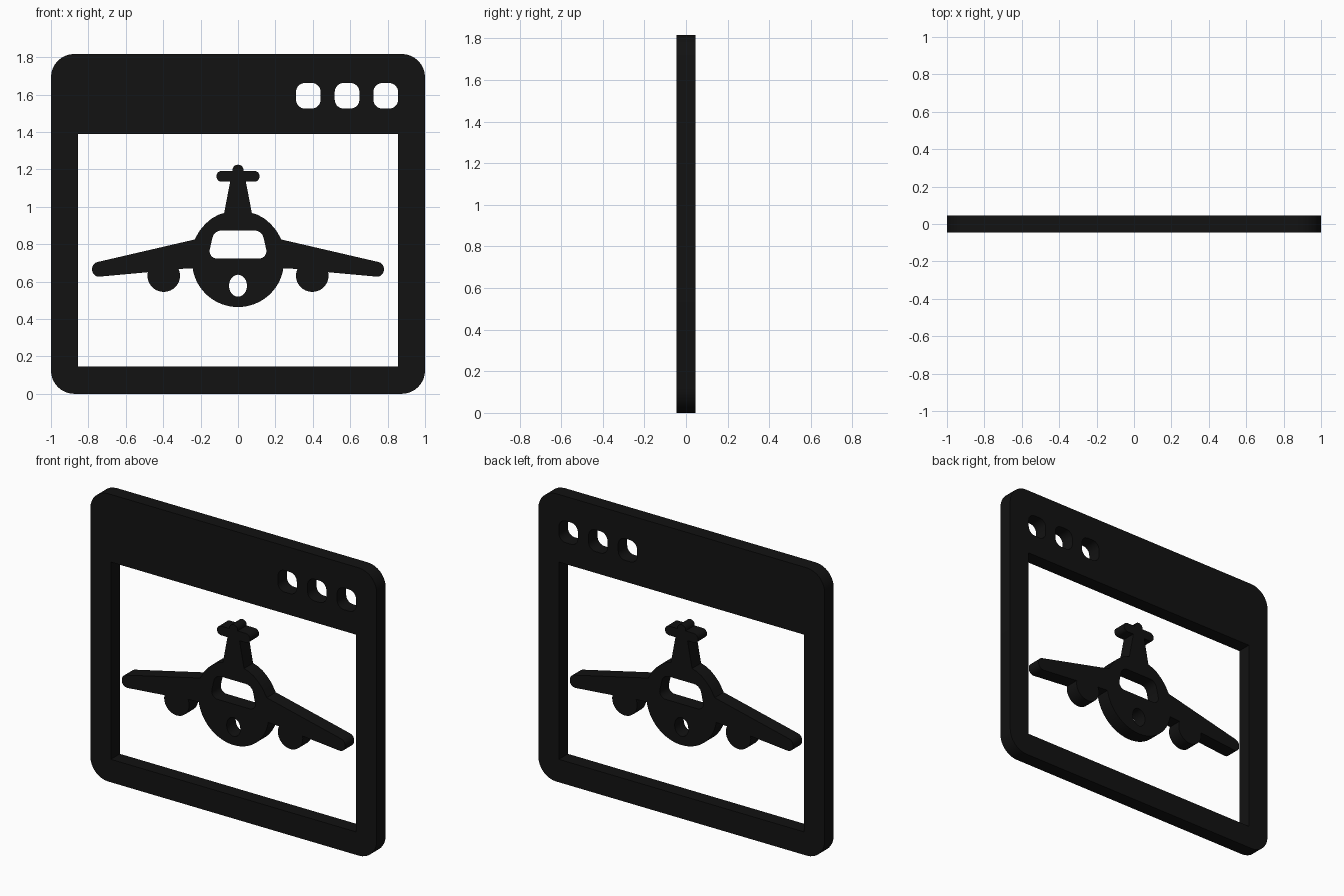
import bpy
from math import sin, cos, tan, radians, tau
from mathutils import Vector

if "Cube" in bpy.data.objects:
    bpy.data.objects.remove(bpy.data.objects["Cube"])

HALF_DEPTH = 0.045


def arc(cx, cz, rx, rz, a0, a1, n):
    """Points on an elliptical arc, as sharp corners (radius 0)."""
    pts = []
    for i in range(n + 1):
        a = radians(a0 + (a1 - a0) * i / n)
        pts.append((cx + rx * cos(a), cz + rz * sin(a), 0))
    return pts


def rounded(corners, steps=8):
    """Closed outline from (x, z, radius) corners, rounding each one."""
    out = []
    n = len(corners)
    for i, (x, z, r) in enumerate(corners):
        p = Vector((x, z))
        if r == 0:
            out.append(p)
            continue
        a = (Vector(corners[i - 1][:2]) - p).normalized()
        b = (Vector(corners[(i + 1) % n][:2]) - p).normalized()
        half = a.angle(b) / 2
        centre = p + (a + b).normalized() * r / sin(half)
        start = p + a * r / tan(half) - centre
        end = p + b * r / tan(half) - centre
        for k in range(steps + 1):
            out.append(centre + start.normalized().slerp(end.normalized(), k / steps) * r)
    return out


def box(x0, x1, z0, z1, r=0):
    return rounded([(x0, z0, r), (x1, z0, r), (x1, z1, r), (x0, z1, r)])


def mirrored(half):
    return half + [(-x, z, r) for x, z, r in reversed(half)]


def plate(name, loops):
    """Flat plate facing -y: first loop is the outline, the rest are holes."""
    curve = bpy.data.curves.new(name, 'CURVE')
    curve.dimensions = '2D'
    curve.fill_mode = 'BOTH'
    curve.extrude = HALF_DEPTH
    for loop in loops:
        s = curve.splines.new('POLY')
        s.points.add(len(loop) - 1)
        for pt, p in zip(s.points, loop):
            pt.co = (p[0], p[1], 0, 1)
        s.use_cyclic_u = True
    ob = bpy.data.objects.new(name, curve)
    bpy.context.collection.objects.link(ob)
    ob.rotation_euler.x = tau / 4
    bpy.ops.object.select_all(action='DESELECT')
    ob.select_set(True)
    bpy.context.view_layer.objects.active = ob
    bpy.ops.object.convert(target='MESH')
    ob = bpy.context.object
    bpy.ops.object.transform_apply(location=False, rotation=True, scale=False)
    # weld caps to walls
    bpy.ops.object.mode_set(mode='EDIT')
    bpy.ops.mesh.select_all(action='SELECT')
    bpy.ops.mesh.remove_doubles(threshold=0.0001)
    bpy.ops.mesh.normals_make_consistent(inside=False)
    bpy.ops.object.mode_set(mode='OBJECT')
    bpy.ops.object.shade_smooth_by_angle(angle=radians(30))
    ob.data.materials.clear()
    ob.data.materials.append(black)
    return ob


black = bpy.data.materials.new("black")
black.diffuse_color = (0.006, 0.006, 0.006, 1)
black.use_nodes = True
black.node_tree.nodes["Principled BSDF"].inputs["Base Color"].default_value = black.diffuse_color

# Window frame with title bar and three button holes
buttons = [box(x, x + 0.132, 1.525, 1.662, 0.048) for x in (0.31, 0.517, 0.724)]
plate("window_frame", [box(-1, 1, 0, 1.817, 0.125),
                       box(-0.856, 0.856, 0.145, 1.39)] + buttons)

# Airplane, right half of the outline from tail tip down to belly
half = [(0.029, 1.225, 0.028), (0.029, 1.192, 0),
        (0.115, 1.192, 0.028), (0.115, 1.134, 0.028), (0.042, 1.134, 0),   # tail
        (0.074, 0.967, 0), (0.105, 0.957, 0), (0.14, 0.938, 0),
        (0.175, 0.908, 0), (0.205, 0.873, 0), (0.232, 0.825, 0),           # roof
        (0.78, 0.698, 0.037), (0.78, 0.623, 0.037)]                        # wing
half += arc(0.397, 0.632, 0.087, 0.087, 12, -204, 24)                      # engine
half += arc(0, 0.71, 0.246, 0.246, -9, -87, 18)                            # belly

cockpit = mirrored([(0.128, 0.873, 0.05), (0.162, 0.723, 0.04)])
nose = arc(0, 0.578, 0.048, 0.059, 0, 345, 23)
plate("airplane", [rounded(mirrored(half)), rounded(cockpit), nose])
